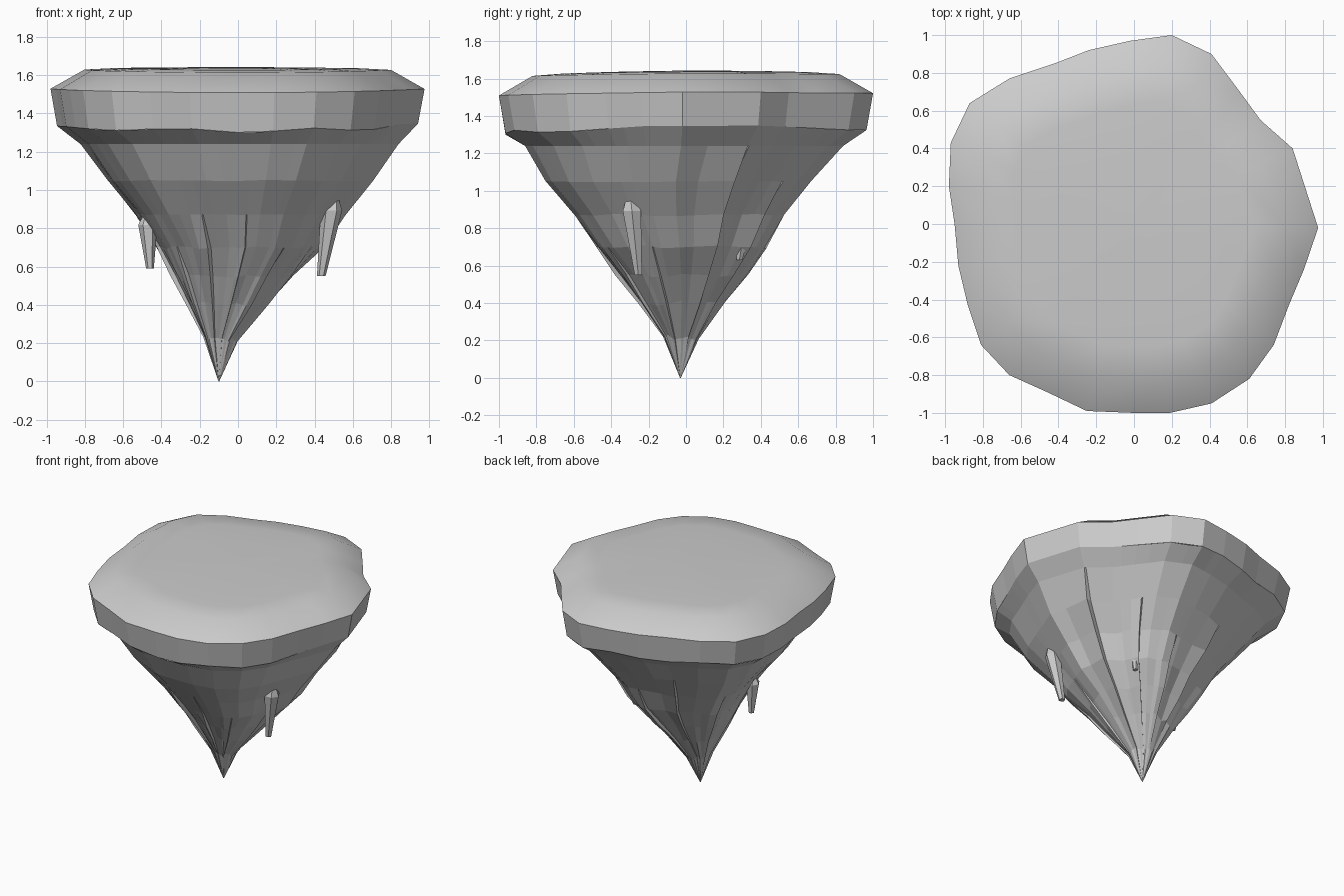
import bpy, bmesh, random
from math import cos, sin, pi
from mathutils import Vector

random.seed(4)
cube = bpy.data.objects.get("Cube")
if cube:
    bpy.data.objects.remove(cube, do_unlink=True)

stone = bpy.data.materials.new("grey stone")
stone.use_nodes = True
GREY = (0.6, 0.6, 0.6, 1)
stone.diffuse_color = GREY
stone.node_tree.nodes["Principled BSDF"].inputs["Base Color"].default_value = GREY

# Plan outline of the island, counter-clockwise from its +x corner
OUTLINE = [(.975, -.02), (.84, .4), (.67, .55), (.56, .7), (.41, .9), (.2, 1), (-.02, .97),
           (-.24, .92), (-.42, .85), (-.66, .77), (-.87, .64), (-.97, .43), (-.98, .2),
           (-.95, 0), (-.93, -.22), (-.88, -.43), (-.81, -.64), (-.66, -.8), (-.46, -.89),
           (-.25, -.99), (0, -1), (.19, -1), (.41, -.95), (.61, -.82), (.74, -.64),
           (.82, -.43), (.9, -.24)]
COUNT = len(OUTLINE)

# Rock levels from top to tip: height, scale, centre x, centre y
LEVELS = [(1.24, .85, .01, -.01), (1.05, .71, .01, -.04), (.87, .56, .01, -.04),
          (.7, .44, .01, -.025), (.55, .325, -.02, -.02), (.4, .215, -.05, -.02),
          (.22, .09, -.09, -.025), (0, .002, -.1, -.03)]

# Stepped ridges that sweep up from the tip: sharp edge position, width, top height
RIDGES = [(1, .6, 1.2), (3.4, 1, 1), (5.6, 1, .8), (8, 1, 1.05), (10.5, 1, .85),
          (13.4, 1, .8), (16.4, 1, .7), (18.5, 1, .87), (20.3, .8, .75),
          (22.5, .8, .65), (25.4, 1, .65)]


def loft(name, rings, cap_start=False, cap_end=False, smooth=False):
    """Skin a stack of closed rings into one object."""
    bm = bmesh.new()
    loops = [[bm.verts.new(p) for p in ring] for ring in rings]
    for a, b in zip(loops, loops[1:]):
        n = len(a)
        for i in range(n):
            j = (i + 1) % n
            bm.faces.new((a[i], a[j], b[j], b[i]))
    if cap_start:
        bm.faces.new(loops[0])
    if cap_end:
        bm.faces.new(loops[-1])
    bmesh.ops.recalc_face_normals(bm, faces=bm.faces)
    for f in bm.faces:
        f.smooth = smooth
    mesh = bpy.data.meshes.new(name)
    bm.to_mesh(mesh)
    bm.free()
    mesh.materials.append(stone)
    obj = bpy.data.objects.new(name, mesh)
    bpy.context.collection.objects.link(obj)
    return obj


def rim_height(x, y):
    return 1.515 + .006 * y + .014 * x * x


def lip_height(x, y):
    return 1.32 + .022 * x * x + .01 * y + .01 * sin(9 * x + 2 * y)


def along(values, u):
    """Blend a list that runs round the outline at position u."""
    i = int(u)
    return values[i] + (values[(i + 1) % COUNT] - values[i]) * (u - i)


def ridge_swell(u, z):
    """Outward swell that rises along each ridge and drops at its edge."""
    for edge, width, top in RIDGES:
        if edge - width <= u <= edge and z < top:
            return .09 * (u - edge + width) / width * min(1, (top - z) / .2)
    return 0


# Gently domed smooth top
dome = []
for s, rise in ((1, 0), (.82, .104), (.65, .116), (.4, .123), (.2, .126), (.01, .128)):
    dome.append([(x * s, y * s, rim_height(x * s, y * s) + rise) for x, y in OUTLINE])
loft("island_top", dome, cap_end=True, smooth=True)

# Faceted band around the edge
loft("island_rim", [[(x, y, rim_height(x, y)) for x, y in OUTLINE],
                    [(x * .965, y * .965, lip_height(x, y)) for x, y in OUTLINE]])

# Tapering faceted rock, with extra columns where the ridges step
columns = set(range(COUNT))
for edge, width, top in RIDGES:
    columns |= {edge - width, edge, edge + .06}
columns = sorted(columns)
points = [Vector(p) for p in OUTLINE]
plan = [along(points, u) for u in columns]
rings = [[(p.x * .965, p.y * .965, lip_height(p.x, p.y)) for p in plan]]
for k, (z, scale, cx, cy) in enumerate(LEVELS):
    rough = .006 * k if z else 0
    swells = [random.uniform(-rough, rough) for _ in OUTLINE]
    lifts = [random.uniform(-rough, rough) * .5 for _ in OUTLINE]
    ring = []
    for u, p in zip(columns, plan):
        s = scale * (1 + along(swells, u) + ridge_swell(u, z))
        ring.append((cx + p.x * s, cy + p.y * s, z + along(lifts, u)))
    rings.append(ring)
loft("rock_body", rings, cap_end=True)

# Hanging stone spikes: top centre, bottom centre, widest radius
SPIKES = [((.505, -.3, 1), (.435, -.255, .55), .056),
          ((.27, .335, .92), (.225, .285, .63), .046),
          ((-.475, -.13, .89), (-.46, -.13, .59), .05)]
for n, (top, bottom, r) in enumerate(SPIKES, 1):
    top, bottom = Vector(top), Vector(bottom)
    stack = []
    for t, scale in ((0, .15), (.24, 1), (1, .4)):
        c = top.lerp(bottom, t)
        stack.append([c + Vector((cos(a), sin(a), 0)) * r * scale
                      for a in (2 * pi * k / 6 for k in range(6))])
    loft(f"hanging_spike_{n}", stack, True, True)
